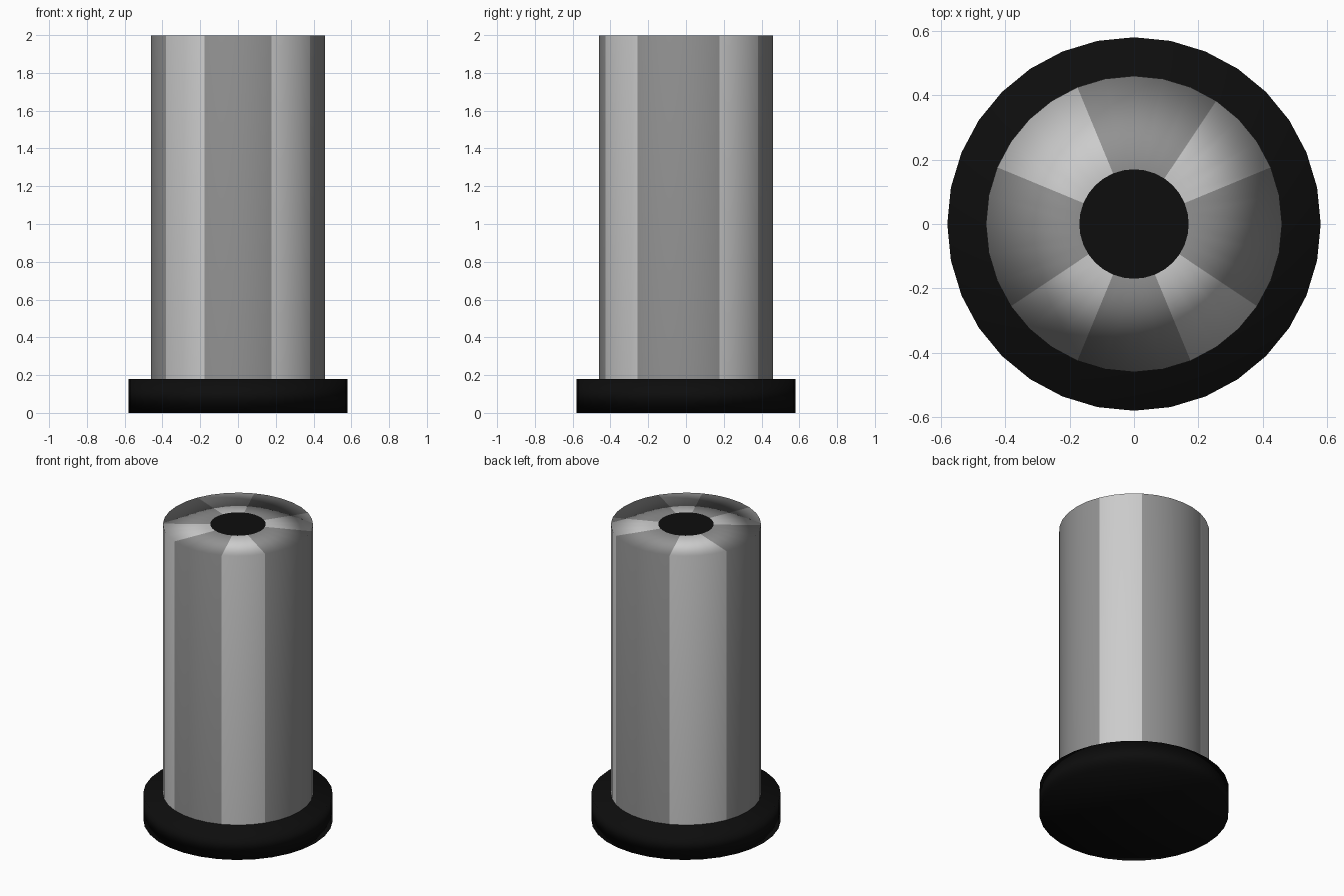
import bpy, bmesh, math

if "Cube" in bpy.data.objects:
    bpy.data.objects.remove(bpy.data.objects["Cube"])

N = 32  # sides of every round part


def material(name, v):
    m = bpy.data.materials.new(name)
    m.diffuse_color = (v, v, v, 1)
    m.use_nodes = True
    m.node_tree.nodes["Principled BSDF"].inputs["Base Color"].default_value = m.diffuse_color
    return m


light = material("light_grey", 0.8)
dark = material("dark_grey", 0.285)
black = material("black", 0.004)


def lathe(name, profile, mats, pick=lambda i: 0):
    """Turn (radius, z) points around z; radius 0 becomes a single pole."""
    bm = bmesh.new()
    rings = []
    for r, z in profile:
        if r == 0:
            rings.append([bm.verts.new((0, 0, z))] * N)
        else:
            rings.append([bm.verts.new((r * math.cos(math.tau * i / N),
                                        r * math.sin(math.tau * i / N), z))
                          for i in range(N)])
    for a, b in zip(rings, rings[1:]):
        for i in range(N):
            j = (i + 1) % N
            f = bm.faces.new(dict.fromkeys((a[i], a[j], b[j], b[i])))
            f.material_index = pick(i)
            f.smooth = True
    me = bpy.data.meshes.new(name)
    for m in mats:  # slots first, so the face indices are kept
        me.materials.append(m)
    bm.to_mesh(me)
    bm.free()
    ob = bpy.data.objects.new(name, me)
    bpy.context.collection.objects.link(ob)
    # Large faces keep their own shading direction
    ob.modifiers.new("area_shading", 'WEIGHTED_NORMAL').mode = 'FACE_AREA'
    return ob


# Light stripes on the column, as ranges of side numbers
stripes = [(2, 5), (10, 14), (19, 22), (26, 29)]


def stripe(i):
    return int(not any(a <= i < b for a, b in stripes))


# Base plinth
lathe("base", [(0, 0), (0.58, 0), (0.58, 0.18), (0, 0.18)], [black])
# Striped column, softly shaded over its top rim
lathe("column", [(0.46, 0.18), (0.46, 1.998), (0.17, 1.998), (0, 1.998)],
      [light, dark], stripe)
# Black spot on top
lathe("top_disc", [(0.17, 2.0), (0, 2.0)], [black])
